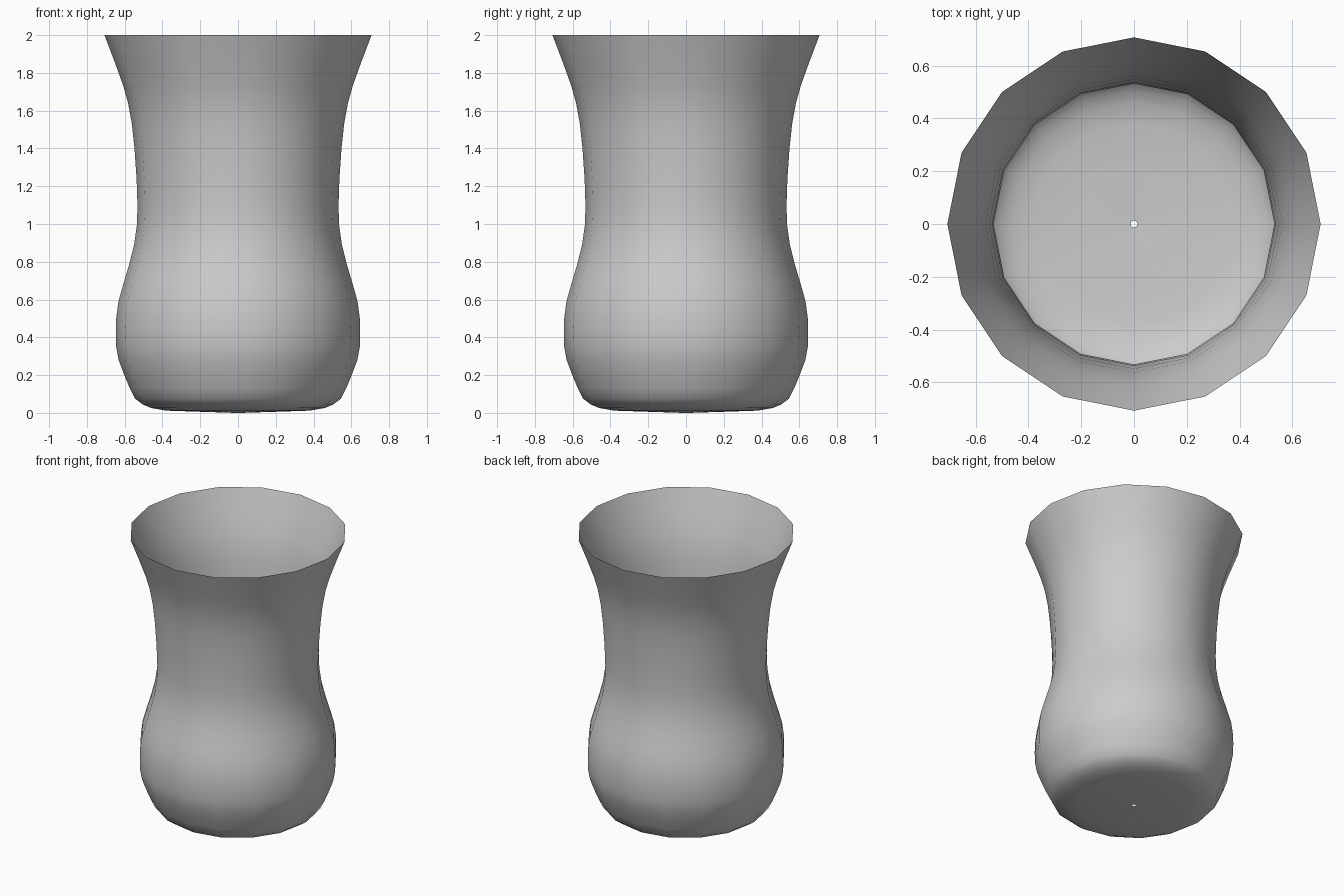
import bpy, math

if "Cube" in bpy.data.objects:
    bpy.data.objects.remove(bpy.data.objects["Cube"])

SIDES = 16
# Vase profile: (radius, height), from the pinhole in the base to the open rim
PROFILE = [(0.013, 0.0), (0.20, 0.006), (0.38, 0.012), (0.46, 0.026), (0.505, 0.045),
           (0.545, 0.075), (0.575, 0.135), (0.602, 0.20), (0.632, 0.28), (0.645, 0.35),
           (0.647, 0.43), (0.645, 0.50), (0.633, 0.59), (0.605, 0.69), (0.575, 0.79),
           (0.55, 0.89), (0.536, 0.99), (0.532, 1.09), (0.537, 1.24), (0.548, 1.40),
           (0.562, 1.53), (0.582, 1.64), (0.607, 1.73), (0.65, 1.85), (0.707, 2.0)]


def lathe(name, profile, sides):
    verts = [(r * math.cos(2 * math.pi * i / sides), r * math.sin(2 * math.pi * i / sides), z)
             for r, z in profile for i in range(sides)]
    faces = [(k * sides + i, k * sides + (i + 1) % sides,
              (k + 1) * sides + (i + 1) % sides, (k + 1) * sides + i)
             for k in range(len(profile) - 1) for i in range(sides)]
    mesh = bpy.data.meshes.new(name)
    mesh.from_pydata(verts, [], faces)
    mesh.shade_smooth()
    obj = bpy.data.objects.new(name, mesh)
    bpy.context.collection.objects.link(obj)
    return obj


# Thin single-walled vase body
lathe("vase", PROFILE, SIDES)
